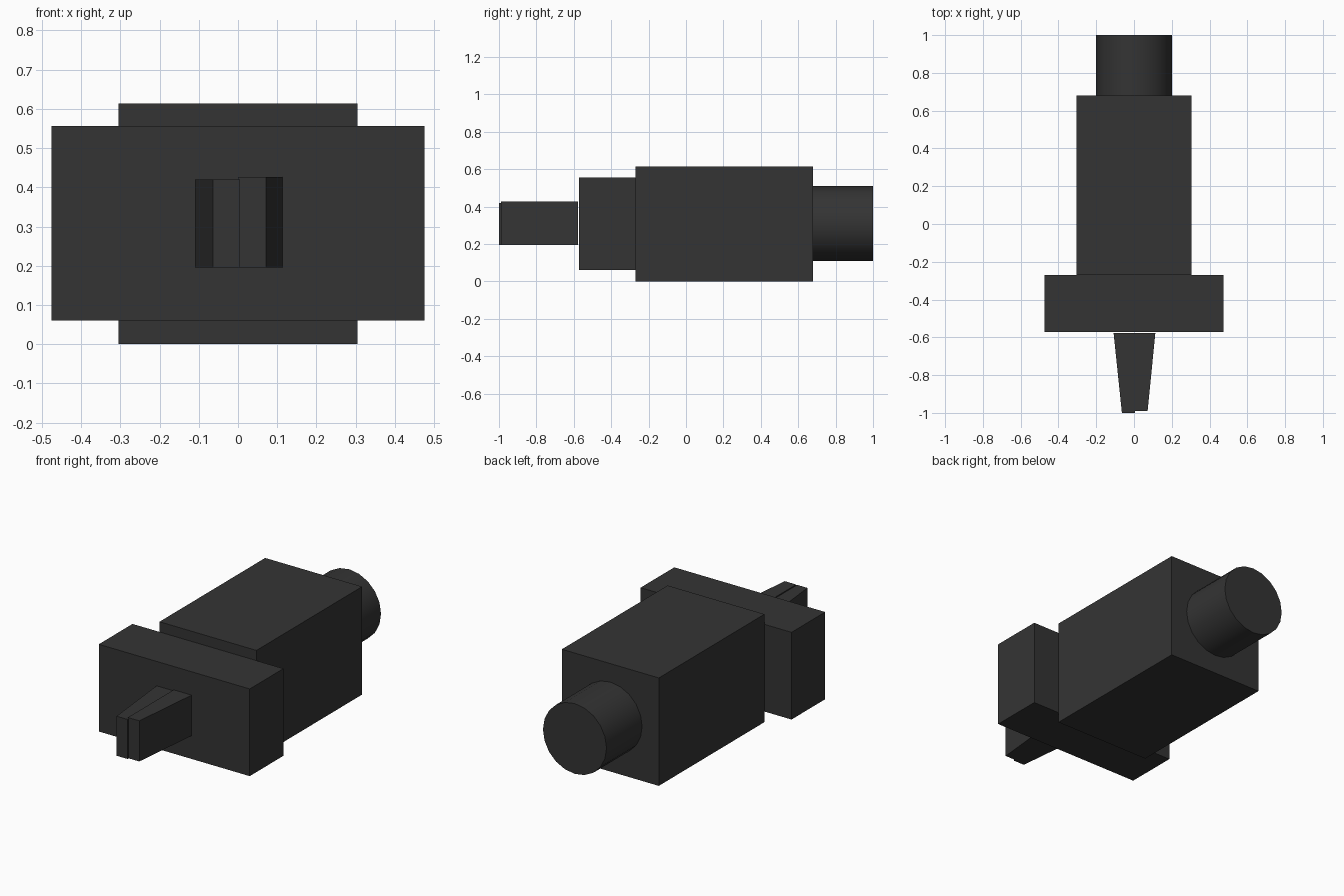
import bpy
import bmesh
import math

cube = bpy.data.objects.get("Cube")
if cube:
    bpy.data.objects.remove(cube, do_unlink=True)

# One dark plastic colour for everything
plastic = bpy.data.materials.new("dark_grey_plastic")
plastic.use_nodes = True
colour = (0.034, 0.034, 0.034, 1)
plastic.diffuse_color = colour
plastic.node_tree.nodes["Principled BSDF"].inputs["Base Color"].default_value = colour


def add_object(name, bm):
    bmesh.ops.recalc_face_normals(bm, faces=bm.faces)
    mesh = bpy.data.meshes.new(name)
    bm.to_mesh(mesh)
    bm.free()
    mesh.materials.append(plastic)
    obj = bpy.data.objects.new(name, mesh)
    bpy.context.collection.objects.link(obj)
    return obj


def prism(name, outline, bottom, top):
    """Raise a plan outline (x, y) from bottom to top."""
    bm = bmesh.new()
    base = bm.faces.new([bm.verts.new((x, y, bottom)) for x, y in outline])
    raised = bmesh.ops.extrude_face_region(bm, geom=[base])["geom"]
    verts = [g for g in raised if isinstance(g, bmesh.types.BMVert)]
    bmesh.ops.translate(bm, verts=verts, vec=(0, 0, top - bottom))
    return add_object(name, bm)


def block(name, half_width, front, back, bottom, top):
    w = half_width
    return prism(name, [(-w, front), (w, front), (w, back), (-w, back)], bottom, top)


# Main housing and wide front head
block("housing", 0.305, -0.27, 0.68, 0, 0.614)
block("front_head", 0.475, -0.573, -0.27, 0.06, 0.556)

# Tapered two-part nose
prism("nose_right", [(-0.064, -1), (0.005, -1), (0.005, -0.578), (-0.108, -0.578)],
      0.195, 0.42)
prism("nose_left", [(0, -0.99), (0.072, -0.99), (0.113, -0.578), (0, -0.578)],
      0.195, 0.426)

# Round rear stub
bpy.ops.mesh.primitive_cylinder_add(vertices=20, radius=0.2, depth=0.32,
                                    location=(0, 0.84, 0.309),
                                    rotation=(math.pi / 2, 0, 0))
stub = bpy.context.object
stub.name = "rear_stub"
stub.data.materials.append(plastic)
bpy.ops.object.shade_smooth_by_angle(angle=math.radians(35))
